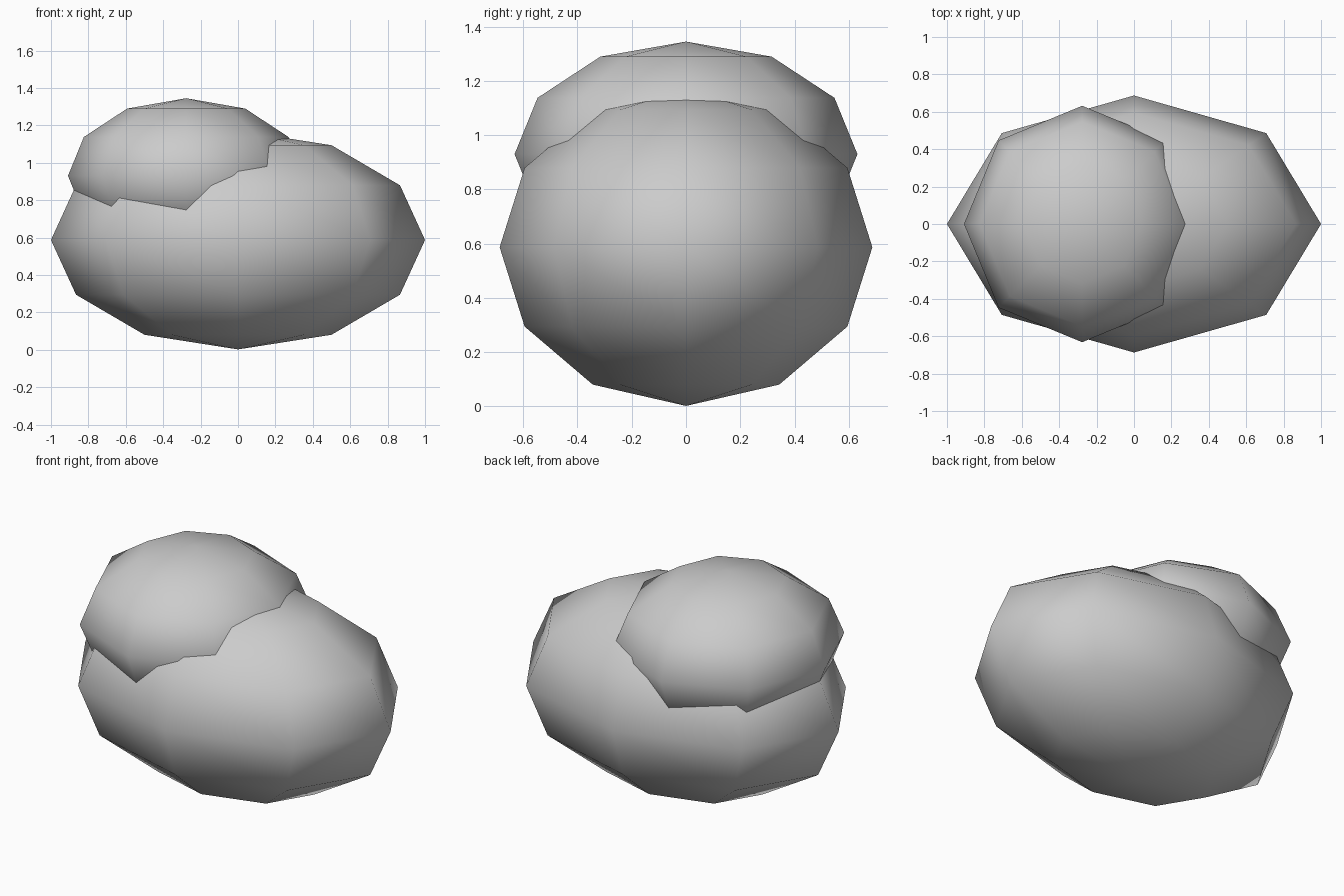
import bpy

if "Cube" in bpy.data.objects:
    bpy.data.objects.remove(bpy.data.objects["Cube"])

# Single plain grey for both stones
grey = bpy.data.materials.new("stone_grey")
grey.diffuse_color = (0.6, 0.6, 0.6, 1)
grey.use_nodes = True
grey.node_tree.nodes["Principled BSDF"].inputs["Base Color"].default_value = grey.diffuse_color


def boulder(name, centre, radii):
    """Low-poly, smooth-shaded ellipsoid."""
    bpy.ops.mesh.primitive_uv_sphere_add(segments=8, ring_count=6, radius=1, location=centre)
    ob = bpy.context.object
    ob.name = name
    ob.scale = radii
    bpy.ops.object.transform_apply(location=False, rotation=False, scale=True)
    bpy.ops.object.shade_smooth()
    ob.data.materials.append(grey)
    return ob


# Large lower boulder and the smaller one sunk into its upper left
boulder("large_boulder", (0, 0, 0.587), (1.0, 0.687, 0.585))
boulder("small_boulder", (-0.277, 0, 0.93), (0.632, 0.632, 0.415))
